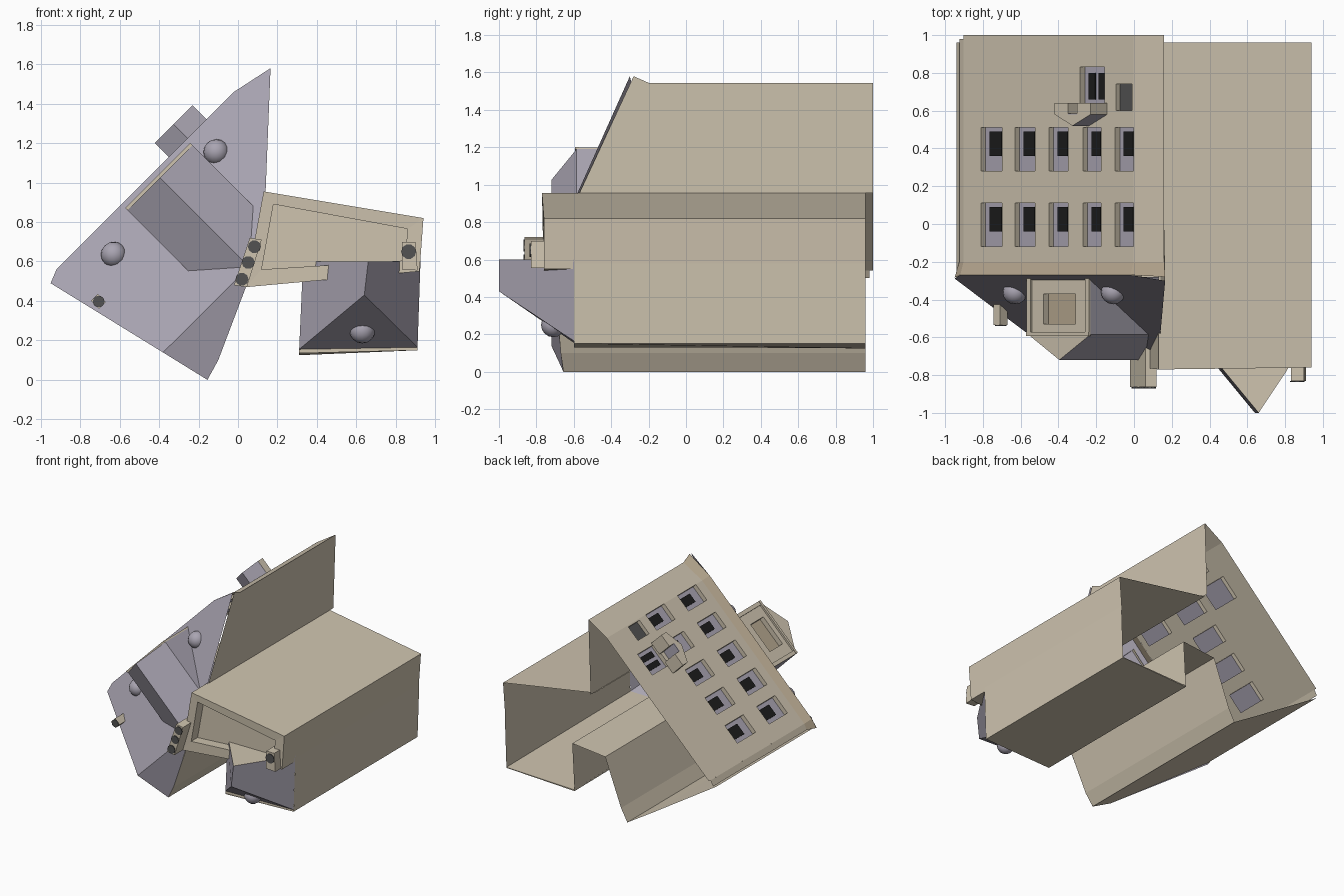
import bpy, bmesh, math
from mathutils import Vector

if "Cube" in bpy.data.objects:
    bpy.data.objects.remove(bpy.data.objects["Cube"])

# ---------- materials ----------
def material(name, rgb):
    m = bpy.data.materials.new(name)
    m.diffuse_color = (*rgb, 1)
    m.use_nodes = True
    m.node_tree.nodes["Principled BSDF"].inputs["Base Color"].default_value = m.diffuse_color
    return m

MATS = [material("beige stone", (.62, .55, .43)), material("slate", (.40, .375, .445)),
        material("tan trim", (.46, .38, .27)), material("black", (.012, .012, .012)),
        material("dark grey", (.085, .085, .085))]
STONE, SLATE, TAN, BLACK, GREY = range(5)
S = math.sqrt(.5)

# ---------- helpers ----------
def V(x, z, y):
    return Vector((x, y, z))

def L(u, y, d):
    """Facade frame: u along the slanted facade, d depth into the house."""
    return Vector((-.92 + (u + d) * S, y, .56 + (u - d) * S))

class Part:
    def __init__(self, name):
        self.name, self.bm = name, bmesh.new()

    def face(self, pts, mat=STONE, out=None):
        f = self.bm.faces.new([self.bm.verts.new(p) for p in pts])
        f.material_index = mat
        f.normal_update()
        if out is not None and f.normal.dot(out) < 0:
            f.normal_flip()

    def hexa(self, base, top, mat=STONE):
        """Closed prism between two matching outlines."""
        c = sum(base + top, Vector()) / (2 * len(base))
        n = len(base)
        for pts in [base, top] + [[base[i], base[(i+1) % n], top[(i+1) % n], top[i]] for i in range(n)]:
            self.face(pts, mat, sum(pts, Vector()) / len(pts) - c)

    def wall(self, pts, back):
        """Wall strip along (x, z, front y) points, counter-clockwise from the front."""
        for a, b in zip(pts, pts[1:]):
            self.face([V(*a), V(*b), V(b[0], b[1], back), V(a[0], a[1], back)],
                      STONE, Vector((b[1] - a[1], 0, a[0] - b[0])))

    def panel(self, u0, u1, y0, y1, d, holes):
        """Flat facade sheet with recessed openings (u0, u1, y0, y1, depth, material)."""
        out = Vector((-S, 0, S))
        us = sorted({u0, u1} | {h[i] for h in holes for i in (0, 1)})
        ys = sorted({y0, y1} | {h[i] for h in holes for i in (2, 3)})
        for a, b in zip(us, us[1:]):
            for p, q in zip(ys, ys[1:]):
                cu, cy = (a + b) / 2, (p + q) / 2
                if not any(h[0] < cu < h[1] and h[2] < cy < h[3] for h in holes):
                    self.face([L(a, p, d), L(b, p, d), L(b, q, d), L(a, q, d)], STONE, out)
        for a, b, p, q, depth, mat in holes:
            ring = [(a, p), (b, p), (b, q), (a, q)]
            mid = L((a + b) / 2, (p + q) / 2, d)
            for (s, t), (v, w) in zip(ring, ring[1:] + ring[:1]):
                self.face([L(s, t, d), L(v, w, d), L(v, w, d + depth), L(s, t, d + depth)],
                          STONE, mid - L((s + v) / 2, (t + w) / 2, d))
            self.face([L(s, t, d + depth) for s, t in ring], mat, out)

    def lbox(self, u0, u1, y0, y1, d0, d1, mat):
        r = [(u0, y0), (u1, y0), (u1, y1), (u0, y1)]
        self.hexa([L(u, y, d0) for u, y in r], [L(u, y, d1) for u, y in r], mat)

    def done(self):
        bmesh.ops.remove_doubles(self.bm, verts=self.bm.verts, dist=.0005)
        me = bpy.data.meshes.new(self.name)
        self.bm.to_mesh(me)
        self.bm.free()
        for m in MATS:
            me.materials.append(m)
        ob = bpy.data.objects.new(self.name, me)
        bpy.context.collection.objects.link(ob)
        return ob

FRONT = Vector((0, -1, 0))

# ---------- outer walls (open at the far end) ----------
w = Part("outer_walls")
w.wall([(-.94, .495, -.28), (-.38, .139, -.72), (-.155, 0, -.655), (-.10, .10, -.67), (.04, .47, -.70)], .96)
w.wall([(.04, .47, -.76), (.33, .50, -.76)], .96)
w.wall([(.33, .50, -.76), (.92, .55, -.76)], -.55)
w.wall([(.33, .50, -.6), (.31, .13, -.6), (.91, .15, -.6), (.925, .58, -.6)], .96)
w.wall([(.92, .55, -.76), (.94, .82, -.76), (.13, .955, -.77)], .96)
w.wall([(.13, .955, -.77), (.04, .47, -.76)], -.5)
w.face([V(.14, .955, -.57), V(.165, 1.58, -.28), V(.16, 1.545, -.2), V(.16, 1.545, 1), V(.14, .955, 1)],
       STONE, Vector((1, 0, 0)))
w.wall([(.16, 1.545, -.2), (-.002, 1.442, -.2)], 1)
w.wall([(-.902, .542, -.2), (-.925, .50, -.2)], .98)
w.done()

# ---------- facade with recessed windows ----------
XS = [(-.81, -.70), (-.63, -.525), (-.45, -.35), (-.27, -.175), (-.10, -.003)]
D, DEPTH = .025, .035
def U(x, d=D):
    return (x + .92) / S - d

holes = [(U(a), U(b), y, y + .23, DEPTH, SLATE) for a, b in XS for y in (-.12, .28)]
holes.append((U(-.095), U(-.01), .60, .74, .03, GREY))
holes.append((U(-.285), U(-.155), .62, .83, DEPTH, SLATE))
f = Part("facade")
f.panel(0, 1.273, -.2, 1, D, holes)
f.done()

# window railings and door panes
r = Part("window_railings")
for a, b, p, q, depth, mat in holes[:10]:
    r.lbox(a + .035, b - .03, p + .08, q - .02, D + DEPTH - .008, D + DEPTH - .001, BLACK)
a, b = U(-.285), U(-.155)
for k in (.2, .6):
    r.lbox(a + k * (b - a), a + (k + .25) * (b - a), .66, .80, D + DEPTH - .008, D + DEPTH - .001, BLACK)
r.done()

# ---------- flared cornice ----------
c = Part("cornice")
outer = [V(.165, 1.58, -.28), V(-.02, 1.46, -.27), V(-.92, .56, -.27), V(-.95, .49, -.285)]
inner = [V(.16, 1.545, -.2), V(-.002, 1.442, -.2), V(-.902, .542, -.2), V(-.925, .50, -.2)]
for i in range(3):
    c.face([outer[i], outer[i + 1], inner[i + 1], inner[i]], TAN, Vector((-S, 0, S)))
c.done()

# ---------- main slate roof ----------
def roof_y(x, z):
    d = (x - z + 1.48) * S
    return -.27 - .66 * d if d < .68 else -.72 + (d - .68) * .25

m = Part("main_roof")
R1, R2 = (-.38, .139), (.063, .58)
for ring in ([(-.95, .49), (-.92, .56), (-.02, 1.46), (.165, 1.58), (.14, .955), R2, R1],
             [R1, R2, (.04, .47), (-.10, .10), (-.155, 0)]):
    m.face([V(x, z, roof_y(x, z)) for x, z in ring], SLATE, FRONT)
m.done()

# ---------- large gabled dormer ----------
g = Part("gabled_dormer")
uc, hw, fd, eave, ridge = .70, .233, .042, -.585, -.72
g.panel(uc - hw, uc + hw, eave, -.28, fd, [(uc - .12, uc + .12, -.53, -.37, .04, TAN)])
g.face([L(uc - hw, eave, fd), L(uc + hw, eave, fd), L(uc, ridge, fd)], STONE, Vector((-S, 0, S)))
g.lbox(uc - hw, uc + hw, eave - .008, eave + .012, fd - .015, fd, STONE)
for s in (-1, 1):
    side = uc + s * hw
    g.face([L(side, eave, fd), L(side, -.28, fd), L(side, -.28, .56), L(side, eave, .56)],
           SLATE, Vector((s, 0, s)))
    g.face([L(side, eave, fd), L(uc, ridge, fd), L(uc, ridge, .69), L(side, eave, .5)], SLATE, FRONT)
    g.lbox(side - .03 if s > 0 else side, side if s > 0 else side + .03, eave, -.28, fd - .012, fd, STONE)
g.done()

# ---------- door canopy ----------
p = Part("door_canopy")
u0, u1, um = .806, 1.075, .94
p.face([L(u0, .58, -.1), L(u1, .58, -.1), L(um, .52, -.1)], STONE, Vector((-S, 0, S)))
for e, s in ((u0, -1), (u1, 1)):
    p.face([L(e, .58, -.1), L(um, .52, -.1), L(um, .52, D), L(e, .58, D)], SLATE, FRONT)
    q = e - s * .10
    p.lbox(min(e, q), max(e, q), .58, .64, -.1, D, STONE)
p.lbox(u0 + .1, u1 - .1, .575, .585, -.1, D, SLATE)
p.done()

# ---------- flat roof with parapet ----------
t = Part("parapet_roof")
out4 = [V(.13, .955, -.77), V(.94, .82, -.76), V(.92, .55, -.76), V(.04, .47, -.76)]
in4 = [V(.18, .89, -.765), V(.86, .765, -.76), V(.845, .605, -.76), V(.12, .56, -.76)]
low4 = [V(v.x, v.z, -.68) for v in in4]
mid = sum(low4, Vector()) / 4
for i in range(4):
    j = (i + 1) % 4
    t.face([out4[i], out4[j], in4[j], in4[i]], STONE, FRONT)
    t.face([in4[i], in4[j], low4[j], low4[i]], STONE, mid - (in4[i] + in4[j]) / 2)
t.face(low4, STONE, FRONT)
t.done()

# ---------- wing roof with gable ----------
h = Part("wing_roof")
A, B, C, E = V(.31, .155, -.6), V(.91, .165, -.6), V(.925, .6, -.6), V(.33, .6, -.6)
r1, r2 = V(.64, .43, -1), V(.66, .6, -1)
for ring in ([A, B, r1], [B, C, r2, r1], [E, A, r1, r2]):
    h.face(ring, SLATE, FRONT)
h.face([C, E, r2], STONE, Vector((0, 0, 1)))
h.hexa([V(.31, .125, .96), V(.91, .15, .96), V(.91, .155, .96), V(.31, .135, .96)],
       [V(.31, .135, -.6), V(.91, .15, -.6), B, A], STONE)
h.done()

# ---------- small rounded dormers ----------
for i, (x, z, y) in enumerate([(-.63, .635, -.36), (-.11, 1.155, -.36), (.63, .25, -.71)]):
    bpy.ops.mesh.primitive_uv_sphere_add(segments=16, ring_count=8, radius=.065, location=(x, y, z))
    ob = bpy.context.object
    ob.name = f"round_dormer_{i + 1}"
    ob.data.materials.append(MATS[SLATE])
    bpy.ops.object.shade_smooth_by_angle()

# ---------- chimneys with pots ----------
def chimney(name, ring, y0, y1, pots, rad):
    k = Part(name)
    k.hexa([V(x, z, y1) for x, z in ring], [V(x, z, y0) for x, z in ring])
    for x, z in pots:
        disc = [(x + rad * math.cos(i * math.pi / 5), z + rad * math.sin(i * math.pi / 5)) for i in range(10)]
        k.hexa([V(a, b, y0) for a, b in disc], [V(a, b, y0 - .006) for a, b in disc], GREY)
    k.done()

chimney("triple_chimney", [(-.02, .48), (.045, .47), (.12, .71), (.06, .72)], -.864, -.5,
        [(.02, .51), (.052, .595), (.083, .675)], .033)
chimney("corner_chimney", [(.83, .56), (.91, .555), (.90, .70), (.83, .70)], -.83, -.66, [(.865, .65)], .038)
chimney("side_chimney", [(-.745, .40), (-.705, .36), (-.67, .395), (-.71, .435)], -.534, -.3, [(-.706, .397)], .03)
